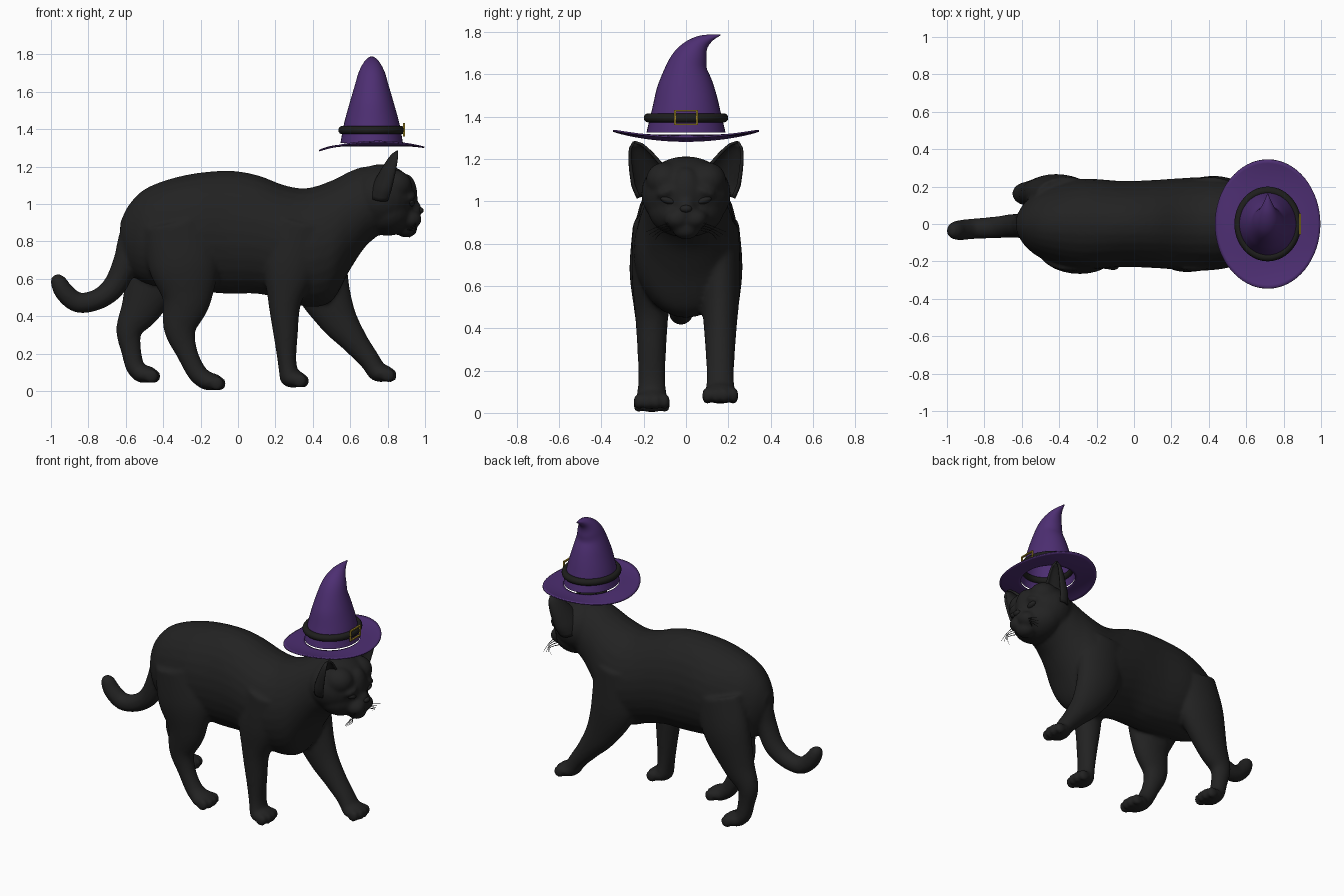
import bpy, bmesh, math
from mathutils import Vector, Matrix

if "Cube" in bpy.data.objects:
    bpy.data.objects.remove(bpy.data.objects["Cube"], do_unlink=True)


def material(name, rgb, rough=0.8):
    m = bpy.data.materials.new(name)
    m.use_nodes = True
    col = (*rgb, 1)
    m.diffuse_color = col
    node = m.node_tree.nodes["Principled BSDF"]
    node.inputs["Base Color"].default_value = col
    node.inputs["Roughness"].default_value = rough
    return m


BLACK = material("black_fur", (0.016, 0.016, 0.016))
BAND = material("band_black", (0.013, 0.013, 0.012))
PURPLE = material("purple_felt", (0.075, 0.028, 0.17))
GOLD = material("buckle_gold", (0.35, 0.24, 0.02))


def spline(rows, steps=6):
    """Smoothly fill in between rows of numbers."""
    out = []
    last = len(rows) - 1
    for i in range(last):
        p = [rows[min(max(k, 0), last)] for k in (i - 1, i, i + 1, i + 2)]
        for s in range(steps):
            t = s / steps
            out.append([0.5 * (2 * b + (c - a) * t + (2 * a - 5 * b + 4 * c - d) * t * t
                               + (3 * b - a - 3 * c + d) * t ** 3) for a, b, c, d in zip(*p)])
    return out + [list(rows[-1])]


def loft(bm, rows, side=(0, 1, 0), along=None, caps=True, sides=28):
    """Skin ellipses (x, y, z, radius across, radius along side)."""
    rows = spline(rows)
    side = Vector(side)
    rings = []
    for i, (x, y, z, ra, rb) in enumerate(rows):
        before, after = rows[max(i - 1, 0)], rows[min(i + 1, len(rows) - 1)]
        tangent = Vector(along) if along else Vector(after[:3]) - Vector(before[:3])
        across = tangent.cross(side).normalized()
        rings.append([bm.verts.new(Vector((x, y, z)) + across * ra * math.cos(a) + side * rb * math.sin(a))
                      for a in (math.tau * k / sides for k in range(sides))])
    for r, s in zip(rings, rings[1:]):
        for k in range(sides):
            n = (k + 1) % sides
            bm.faces.new((r[k], r[n], s[n], s[k]))
    if caps:
        bm.faces.new(rings[0][::-1])
        bm.faces.new(rings[-1])


def ball(bm, centre, radii, turn=0):
    m = Matrix.Translation(centre) @ Matrix.Rotation(turn, 4, "X") @ Matrix.Diagonal((*radii, 1))
    bmesh.ops.create_uvsphere(bm, u_segments=24, v_segments=16, radius=1, matrix=m)


def finish(bm, name, mat, smooth=True):
    bmesh.ops.recalc_face_normals(bm, faces=bm.faces)
    mesh = bpy.data.meshes.new(name)
    bm.to_mesh(mesh)
    bm.free()
    mesh.materials.append(mat)
    for p in mesh.polygons:
        p.use_smooth = smooth
    ob = bpy.data.objects.new(name, mesh)
    bpy.context.collection.objects.link(ob)
    return ob


# Torso and neck: x, top, bottom, half width
bm = bmesh.new()
torso = [(-.63, .9, .78, .04), (-.58, 1.0, .64, .12), (-.48, 1.09, .57, .19), (-.28, 1.155, .54, .24),
         (-.06, 1.178, .52, .23), (.1, 1.155, .52, .235), (.25, 1.1, .49, .245), (.37, 1.085, .45, .25),
         (.5, 1.125, .48, .235), (.6, 1.175, .65, .2), (.68, 1.2, .77, .185), (.76, 1.19, .84, .17)]
loft(bm, [(x, 0, (t + b) / 2, (t - b) / 2, w) for x, t, b, w in torso], along=(1, 0, 0))

# Legs: x, z, half depth, half width; each ends in a toed paw
legs = {
    -1: [[(-.33, .9, .18, .1), (-.29, .68, .19, .105), (-.275, .5, .135, .085), (-.31, .34, .09, .062),
          (-.275, .21, .058, .052), (-.22, .1, .052, .055), (-.17, .055, .05, .07)],
         [(.33, .9, .16, .1), (.28, .68, .15, .095), (.25, .48, .09, .08), (.255, .3, .065, .068),
          (.262, .16, .05, .064), (.275, .07, .052, .072)]],
    1: [[(-.36, .9, .17, .1), (-.42, .68, .17, .105), (-.51, .46, .115, .08), (-.58, .33, .072, .06),
         (-.572, .22, .054, .05), (-.55, .13, .05, .055), (-.52, .095, .045, .065)],
        [(.4, .88, .17, .1), (.43, .62, .16, .095), (.52, .41, .11, .078), (.62, .27, .073, .068),
         (.7, .17, .056, .064), (.745, .1, .052, .07)]],
}
for s, pair in legs.items():
    for path in pair:
        loft(bm, [(x, s * (.15 + .012 * min(i, 1)), z, d, w) for i, (x, z, d, w) in enumerate(path)])
        x, z = path[-1][:2]
        ball(bm, (x + .02, s * .162, z - .005), (.07, .08, .047))
        for k in (-1.5, -.5, .5, 1.5):
            ball(bm, (x + .075 - .012 * abs(k), s * .162 + k * .041, z - .016), (.038, .025, .038))

# Tail
loft(bm, [(-.47, 0, .98, .07, .07), (-.555, 0, .84, .075, .07), (-.6, -.01, .7, .065, .065),
          (-.655, -.01, .57, .063, .063), (-.74, -.018, .495, .056, .058), (-.85, -.025, .472, .054, .055),
          (-.925, -.032, .525, .052, .054), (-.962, -.035, .59, .042, .045), (-.972, -.035, .622, .02, .024)])

# Head: skull, bridge, muzzle, chin and cheeks
ball(bm, (.765, 0, 1.035), (.185, .212, .178))
ball(bm, (.8, 0, .96), (.14, .18, .13))
ball(bm, (.9, 0, 1.04), (.06, .075, .12))
ball(bm, (.93, 0, .965), (.053, .048, .06))
ball(bm, (.9, 0, .87), (.06, .065, .05))
for s in (-1, 1):
    ball(bm, (.915, s * .042, .918), (.068, .062, .052))
    ball(bm, (.83, s * .1, 1.1), (.1, .09, .085))
    ball(bm, (.912, s * .088, 1.045), (.04, .055, .025), s * -.35)
body = finish(bm, "cat_body", BLACK)
remesh = body.modifiers.new("fuse", "REMESH")
remesh.mode = "VOXEL"
remesh.voxel_size = .012
remesh.use_smooth_shade = True
soften = body.modifiers.new("soften", "SMOOTH")
soften.factor = .5
soften.iterations = 5

# Eyes and nose
bm = bmesh.new()
for s in (-1, 1):
    ball(bm, (.922, s * .085, 1.005), (.022, .037, .017), s * .3)
finish(bm, "eyes", BLACK)
bm = bmesh.new()
ball(bm, (.972, 0, .965), (.02, .028, .018))
finish(bm, "nose", BLACK)

# Cupped ears, open towards the front
for s, label in ((-1, "right"), (1, "left")):
    bm = bmesh.new()
    base, tip = Vector((.79, s * .165, 1.1)), Vector((.852, s * .245, 1.28))
    grid = []
    for i in range(13):
        v = -.3 + 1.3 * i / 12
        w = .085 * min(1, max(0, 1 - v) ** .55) + .002
        row = []
        for j in range(17):
            a = math.radians(-115 + 230 * j / 16)
            off = Vector((-.75 * w * math.cos(a), w * math.sin(a), -s * .35 * w * math.sin(a)))
            row.append(bm.verts.new(base.lerp(tip, v) + off))
        grid.append(row)
    for p, q in zip(grid, grid[1:]):
        for j in range(16):
            bm.faces.new((p[j], p[j + 1], q[j + 1], q[j]))
    ear = finish(bm, label + "_ear", BLACK)
    shell = ear.modifiers.new("thickness", "SOLIDIFY")
    shell.thickness = .012
    shell.offset = 0

# Whiskers
bm = bmesh.new()
for s in (-1, 1):
    for k in range(4):
        z = .9 - .012 * k
        loft(bm, [(.945 - .012 * k, s * .07, z, .003, .003), (.95, s * .12, z - .015, .002, .002),
                  (.945 - .01 * k, s * (.19 - .015 * k), z - .045, .001, .001)], side=(1, 0, 0), sides=5)
finish(bm, "whiskers", BLACK)

# Hat: bent cone, open below
HX = .715
bm = bmesh.new()
loft(bm, [(HX, 0, 1.325, .187, .167), (HX, 0, 1.43, .162, .148), (HX, 0, 1.54, .135, .118),
          (HX, .008, 1.635, .098, .09), (HX, .035, 1.7, .072, .07), (HX, .07, 1.745, .042, .046),
          (HX, .115, 1.772, .018, .022), (HX, .163, 1.787, .002, .002)], side=(1, 0, 0), caps=False, sides=40)
finish(bm, "hat_cone", PURPLE)

# Wavy ring brim
bm = bmesh.new()
rings = []
for i in range(9):
    t = i / 8
    row = []
    for k in range(64):
        a = math.tau * k / 64
        c, d = math.cos(a), math.sin(a)
        z = 1.312 + t * t * (.022 * d * d - .018 * c * c + .009 * c)
        row.append(bm.verts.new((HX + c * (.165 + .116 * t), d * (.185 + .16 * t), z)))
    rings.append(row)
for p, q in zip(rings, rings[1:]):
    for k in range(64):
        n = (k + 1) % 64
        bm.faces.new((p[k], p[n], q[n], q[k]))
brim = finish(bm, "hat_brim", PURPLE)
shell = brim.modifiers.new("thickness", "SOLIDIFY")
shell.thickness = .008
shell.offset = 0

# Hat band
bpy.ops.mesh.primitive_torus_add(major_segments=56, minor_segments=14, major_radius=.17, minor_radius=.022,
                                 location=(HX, 0, 1.395))
band = bpy.context.object
band.name = "hat_band"
band.scale = (.93, 1.04, 1)
band.data.materials.append(BAND)
bpy.ops.object.shade_smooth()

# Buckle frame on the front of the band
bm = bmesh.new()
for s in (-1, 1):
    for place, size in (((.888, s * .052, 1.397), (.012, .008, .07)), ((.888, 0, 1.397 + s * .032), (.012, .112, .008))):
        bmesh.ops.create_cube(bm, size=1, matrix=Matrix.Translation(place) @ Matrix.Diagonal((*size, 1)))
finish(bm, "hat_buckle", GOLD, smooth=False)
